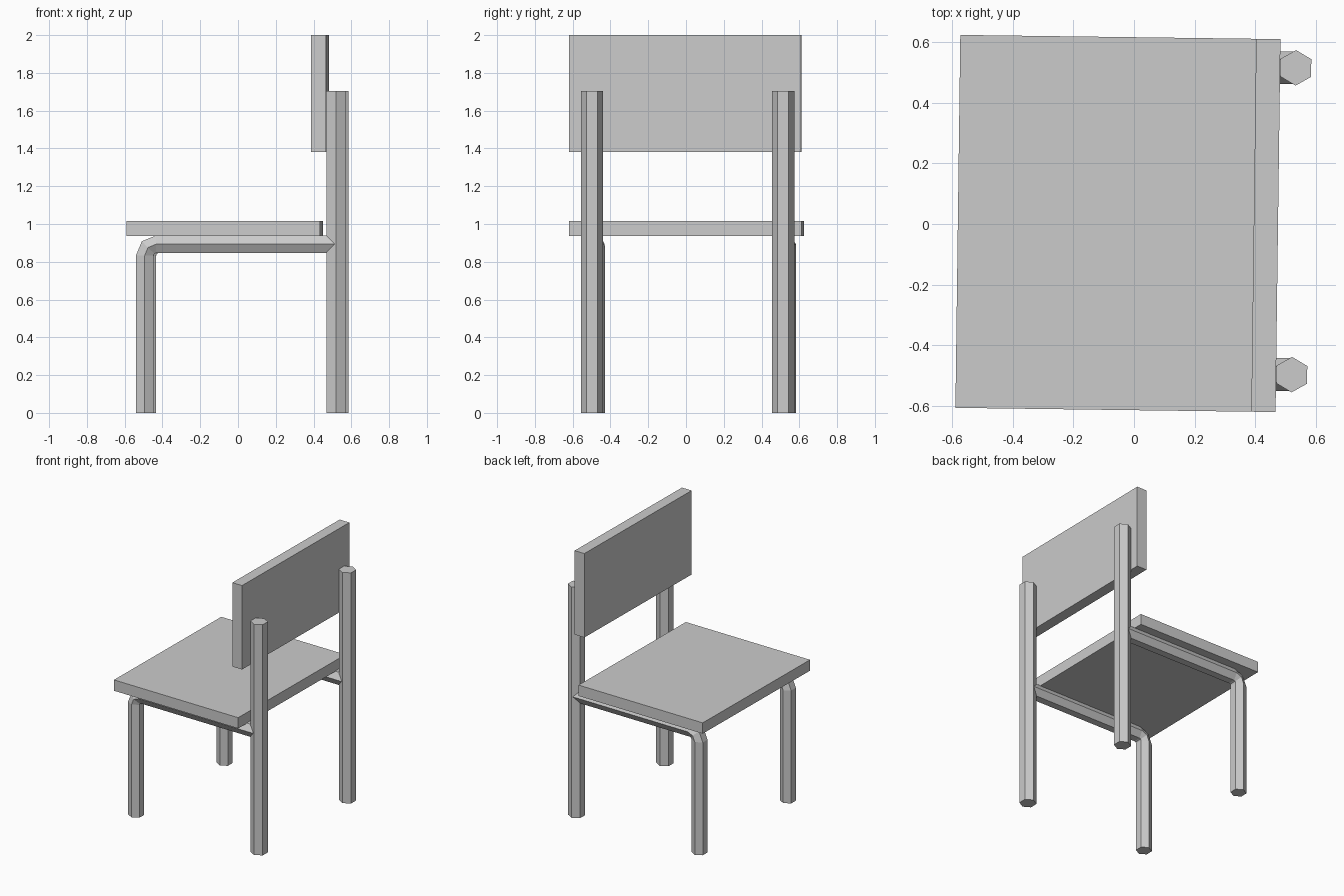
import bpy, bmesh
from math import cos, sin, pi, radians
from mathutils import Matrix, Vector

old = bpy.data.objects.get("Cube")
if old:
    bpy.data.objects.remove(old, do_unlink=True)

TURN = Matrix.Rotation(radians(-0.75), 4, 'Z')  # whole chair is turned slightly
MID_Y = 0.016                                   # centre line of the frame
LEG_Y = 0.506                                   # frame half spacing

grey = bpy.data.materials.new("plain grey")
grey.use_nodes = True
grey.diffuse_color = (0.6, 0.6, 0.6, 1)
grey.node_tree.nodes["Principled BSDF"].inputs["Base Color"].default_value = (0.6, 0.6, 0.6, 1)


def finish(name, bm):
    bmesh.ops.recalc_face_normals(bm, faces=bm.faces)
    bm.transform(TURN)
    mesh = bpy.data.meshes.new(name)
    bm.to_mesh(mesh)
    bm.free()
    mesh.materials.append(grey)
    bpy.context.collection.objects.link(bpy.data.objects.new(name, mesh))


def board(name, centre, size):
    bm = bmesh.new()
    bmesh.ops.create_cube(bm, size=1)
    bm.transform(Matrix.Translation(centre) @ Matrix.Diagonal((*size, 1)))
    finish(name, bm)


def hex_tube(name, y, radius, stations):
    """Six-sided tube through stations of (x, z, angle of the section in the xz plane)."""
    bm = bmesh.new()
    rings = []
    for x, z, angle in stations:
        out = Vector((cos(angle), 0, sin(angle)))
        ring = []
        for i in range(6):
            a = i * pi / 3
            ring.append(bm.verts.new(Vector((x, y + radius * cos(a), z)) + out * radius * sin(a)))
        rings.append(ring)
    for low, high in zip(rings, rings[1:]):
        for i in range(6):
            j = (i + 1) % 6
            bm.faces.new((low[i], low[j], high[j], high[i]))
    bm.faces.new(rings[0])
    bm.faces.new(rings[-1])
    finish(name, bm)


# Seat and backrest boards
board("seat", (-0.069, 0.001, 0.976), (1.024, 1.23, 0.08))
board("backrest", (0.435, 0.001, 1.69), (0.08, 1.23, 0.62))

# Front leg bends back into the rail under the seat
BEND = 0.06
bend_x, bend_z = -0.487 + BEND, 0.893 - BEND
leg_path = [(-0.487, 0, pi)]
for k in range(3):
    a = pi - k * pi / 4
    leg_path.append((bend_x + BEND * cos(a), bend_z + BEND * sin(a), a))
leg_path.append((0.527, 0.893, pi / 2))

for side, s in (("left", 1), ("right", -1)):
    y = MID_Y + s * LEG_Y
    hex_tube("front_leg_and_rail_" + side, y, 0.054, leg_path)
    hex_tube("back_post_" + side, y, 0.0585, [(0.527, 0, pi), (0.527, 1.703, pi)])
